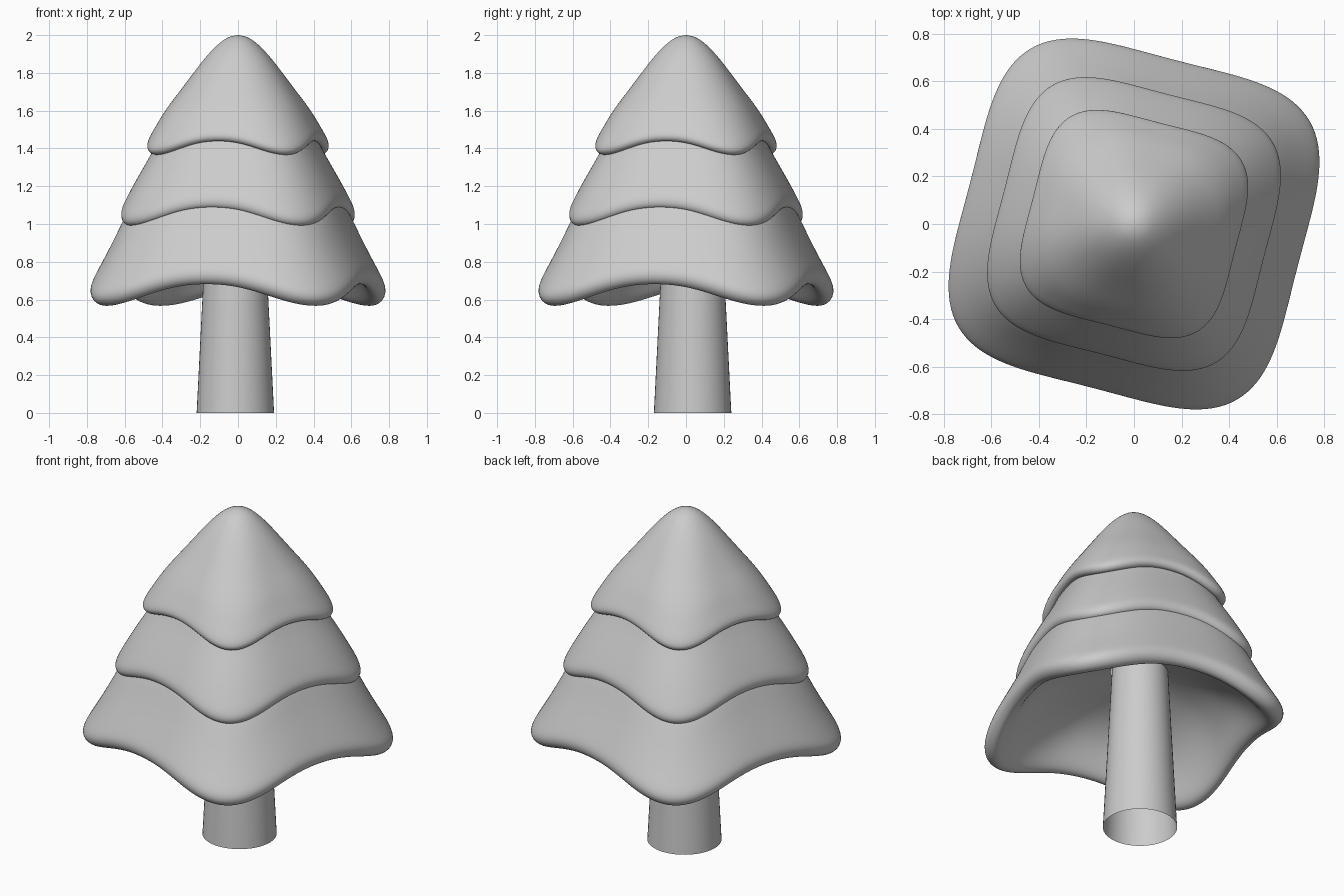
import bpy, bmesh, math

SEG = 48
CORNER = math.radians(30.5)   # direction of one drooping corner

# Foliage profile: silhouette half-width, height, corner droop, squareness
ROWS = [
    # top tier
    (0.07, 1.985, 0.0, 2.0), (0.15, 1.912, 0.0, 2.1), (0.228, 1.81, 0.002, 2.3),
    (0.308, 1.70, 0.006, 2.7), (0.39, 1.59, 0.015, 3.2), (0.445, 1.49, 0.028, 3.8),
    (0.482, 1.425, 0.036, 4.0), (0.487, 1.39, 0.038, 4.0), (0.46, 1.367, 0.038, 4.0),
    (0.43, 1.385, 0.038, 4.0), (0.415, 1.43, 0.038, 4.0),
    # middle tier
    (0.425, 1.425, 0.038, 4.0), (0.452, 1.37, 0.035, 4.0), (0.505, 1.28, 0.035, 4.0),
    (0.555, 1.19, 0.04, 4.0), (0.602, 1.10, 0.045, 4.0), (0.625, 1.05, 0.05, 4.1),
    (0.622, 1.012, 0.05, 4.1), (0.595, 0.993, 0.05, 4.1), (0.56, 1.015, 0.05, 4.1),
    (0.545, 1.07, 0.05, 4.1),
    # bottom tier with hollow underside
    (0.56, 1.08, 0.05, 4.0), (0.60, 1.02, 0.05, 4.0), (0.652, 0.91, 0.05, 4.0),
    (0.707, 0.80, 0.055, 4.0), (0.762, 0.70, 0.057, 4.1), (0.79, 0.645, 0.06, 4.2),
    (0.784, 0.60, 0.06, 4.2), (0.745, 0.571, 0.06, 4.2), (0.70, 0.59, 0.06, 4.1),
    (0.66, 0.65, 0.058, 4.0), (0.58, 0.77, 0.045, 3.4), (0.42, 0.91, 0.02, 2.6),
    (0.13, 1.00, 0.0, 2.0),
]


def make_object(name, bm):
    bmesh.ops.recalc_face_normals(bm, faces=bm.faces)
    mesh = bpy.data.meshes.new(name)
    bm.to_mesh(mesh)
    bm.free()
    obj = bpy.data.objects.new(name, mesh)
    bpy.context.collection.objects.link(obj)
    for p in mesh.polygons:
        p.use_smooth = True
    return obj


def ring(bm, width, z, droop, n):
    """Rounded-square ring whose corners hang lower than its sides."""
    q = n / (n - 1)
    t = math.radians(15)
    pinch = 0.007 * min(1, n - 2)
    a = width * (1 - 0.5 * pinch) / (math.cos(t) ** q + math.sin(t) ** q) ** (1 / q)
    verts = []
    for i in range(SEG):
        u = 2 * math.pi * i / SEG
        r = a / (abs(math.cos(u)) ** n + abs(math.sin(u)) ** n) ** (1 / n)
        r *= 1 - pinch * math.cos(4 * u)
        phi = u + CORNER - math.pi / 4
        h = z + droop * (0.88 + math.cos(4 * u) - 0.15 * math.cos(8 * u))
        verts.append(bm.verts.new((r * math.cos(phi), r * math.sin(phi), h)))
    return verts


# Foliage: lofted rings closed with a tip
bm = bmesh.new()
rings = [ring(bm, *row) for row in ROWS]
tip = bm.verts.new((0, 0, 2.003))
for i in range(SEG):
    j = (i + 1) % SEG
    bm.faces.new((tip, rings[0][i], rings[0][j]))
    for a, b in zip(rings, rings[1:]):
        bm.faces.new((a[i], b[i], b[j], a[j]))
foliage = make_object("foliage", bm)
sub = foliage.modifiers.new("smooth", "SUBSURF")
sub.levels = sub.render_levels = 2

# Trunk: open tapered tube
bpy.ops.mesh.primitive_cone_add(vertices=48, radius1=0.205, radius2=0.153, depth=1.03,
                                end_fill_type='NOTHING', location=(-0.014, 0.035, 0.515))
trunk = bpy.context.object
trunk.name = "trunk"
bpy.ops.object.shade_smooth_by_angle()
